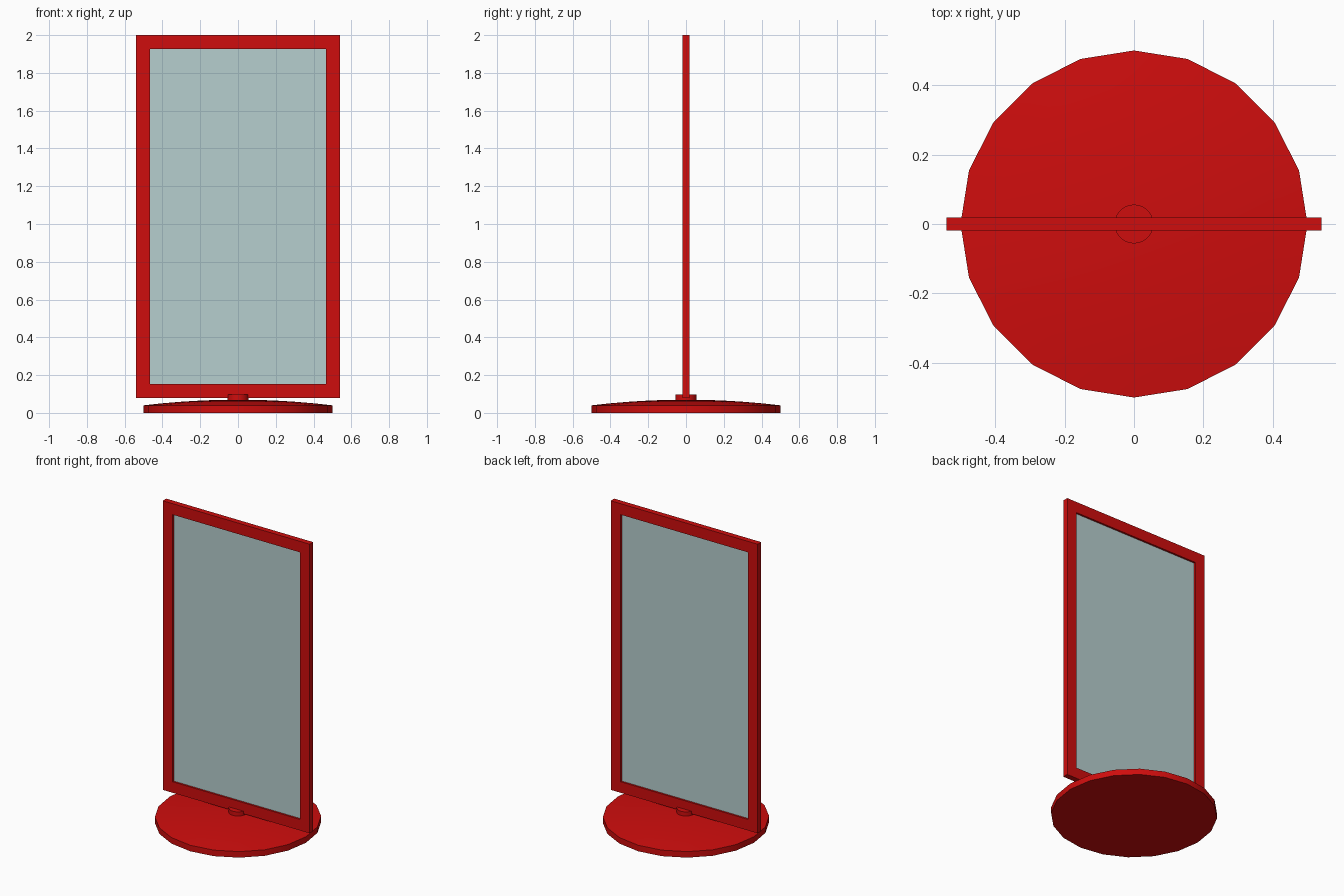
import bpy, bmesh, math
from mathutils import Matrix

default = bpy.data.objects.get("Cube")
if default:
    bpy.data.objects.remove(default, do_unlink=True)


def make_material(name, colour, roughness):
    mat = bpy.data.materials.new(name)
    mat.use_nodes = True
    mat.diffuse_color = colour
    bsdf = mat.node_tree.nodes["Principled BSDF"]
    bsdf.inputs["Base Color"].default_value = colour
    bsdf.inputs["Roughness"].default_value = roughness
    return mat


red = make_material("red_paint", (0.62, 0.004, 0.004, 1), 0.5)
pale = make_material("pale_panel", (0.47, 0.62, 0.62, 1), 0.5)


def finish(name, bm, mat, smooth=False):
    bmesh.ops.recalc_face_normals(bm, faces=bm.faces)
    mesh = bpy.data.meshes.new(name)
    bm.to_mesh(mesh)
    bm.free()
    mesh.materials.append(mat)
    obj = bpy.data.objects.new(name, mesh)
    bpy.context.collection.objects.link(obj)
    if smooth:
        bpy.ops.object.select_all(action="DESELECT")
        obj.select_set(True)
        bpy.context.view_layer.objects.active = obj
        bpy.ops.object.shade_smooth_by_angle(angle=math.radians(35))
    return obj


def lathe(name, profile, sides, mat):
    """Spin a (radius, height) profile, closed on the axis at both ends."""
    bm = bmesh.new()
    verts = [bm.verts.new((r, 0, z)) for r, z in profile]
    edges = [bm.edges.new(pair) for pair in zip(verts, verts[1:])]
    bmesh.ops.spin(bm, geom=verts + edges, cent=(0, 0, 0), axis=(0, 0, 1),
                   angle=math.tau, steps=sides, use_merge=True)
    bmesh.ops.remove_doubles(bm, verts=bm.verts, dist=0.0001)
    return finish(name, bm, mat, smooth=True)


# Round foot with a gently domed top
RADIUS, RIM, CROWN = 0.5, 0.04, 0.07
dome = [(RADIUS * t, RIM + (CROWN - RIM) * (1 - t * t))
        for t in (1, 0.8, 0.6, 0.4, 0.2, 0)]
lathe("base", [(0, 0), (RADIUS, 0)] + dome, 20, red)

# Short pivot joining foot and frame
lathe("pivot", [(0, 0.06), (0.056, 0.06), (0.056, 0.097), (0, 0.097)], 32, red)

# Rectangular frame: front ring of mitred faces, extruded through its depth
HALF_W, BOTTOM, TOP, BORDER, HALF_D = 0.54, 0.08, 2.0, 0.073, 0.0185


def rectangle(inset):
    x, low, high = HALF_W - inset, BOTTOM + inset, TOP - inset
    return [(-x, -HALF_D, low), (x, -HALF_D, low),
            (x, -HALF_D, high), (-x, -HALF_D, high)]


bm = bmesh.new()
outer = [bm.verts.new(p) for p in rectangle(0)]
inner = [bm.verts.new(p) for p in rectangle(BORDER)]
ring = []
for i in range(4):
    j = (i + 1) % 4
    ring.append(bm.faces.new((outer[i], outer[j], inner[j], inner[i])))
back = bmesh.ops.extrude_face_region(bm, geom=ring, use_keep_orig=True)["geom"]
bmesh.ops.translate(bm, vec=(0, 2 * HALF_D, 0),
                    verts=[v for v in back if isinstance(v, bmesh.types.BMVert)])
finish("frame", bm, red)

# Panel recessed between the frame's two faces
bm = bmesh.new()
size = (2 * (HALF_W - BORDER) + 0.01, 0.012, TOP - BOTTOM - 2 * BORDER + 0.01)
bmesh.ops.create_cube(bm, size=1, matrix=Matrix.Translation(
    (0, 0, (TOP + BOTTOM) / 2)) @ Matrix.Diagonal((*size, 1)))
finish("panel", bm, pale)
